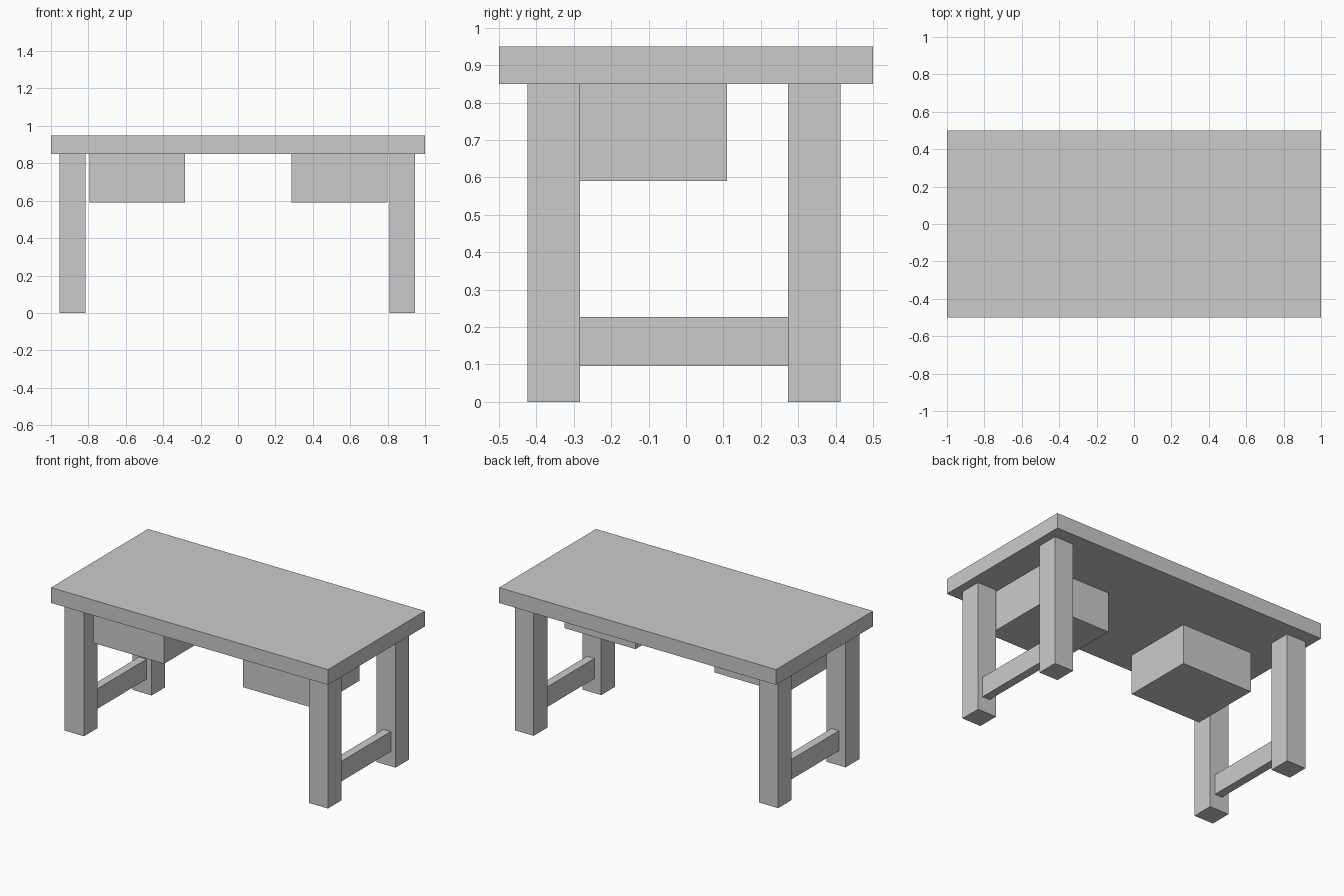
import bpy

if "Cube" in bpy.data.objects:
    bpy.data.objects.remove(bpy.data.objects["Cube"])


def box(name, x, y, z):
    """Box from (min, max) ranges on each axis."""
    bpy.ops.mesh.primitive_cube_add(size=1, location=[(a + b) / 2 for a, b in (x, y, z)])
    ob = bpy.context.object
    ob.name = name
    ob.scale = [b - a for a, b in (x, y, z)]
    bpy.ops.object.transform_apply(location=False, rotation=False, scale=True)
    return ob


# Table top
box("table_top", (-1, 1), (-0.5, 0.5), (0.85, 0.95))

# Each side: legs, low stretcher between them, and a hanging drawer box
sides = {
    "left": ((-0.954, -0.815), (-0.906, -0.852), (-0.794, -0.283)),
    "right": ((0.81, 0.946), (0.858, 0.912), (0.287, 0.799)),
}
leg_rows = {"front": (-0.424, -0.283), "back": (0.273, 0.413)}

for side, (leg_x, bar_x, drawer_x) in sides.items():
    for row, leg_y in leg_rows.items():
        box(f"{row}_{side}_leg", leg_x, leg_y, (0, 0.85))
    box(f"{side}_stretcher", bar_x, (-0.283, 0.273), (0.096, 0.227))
    box(f"{side}_drawer", drawer_x, (-0.358, 0.11), (0.59, 0.85))
